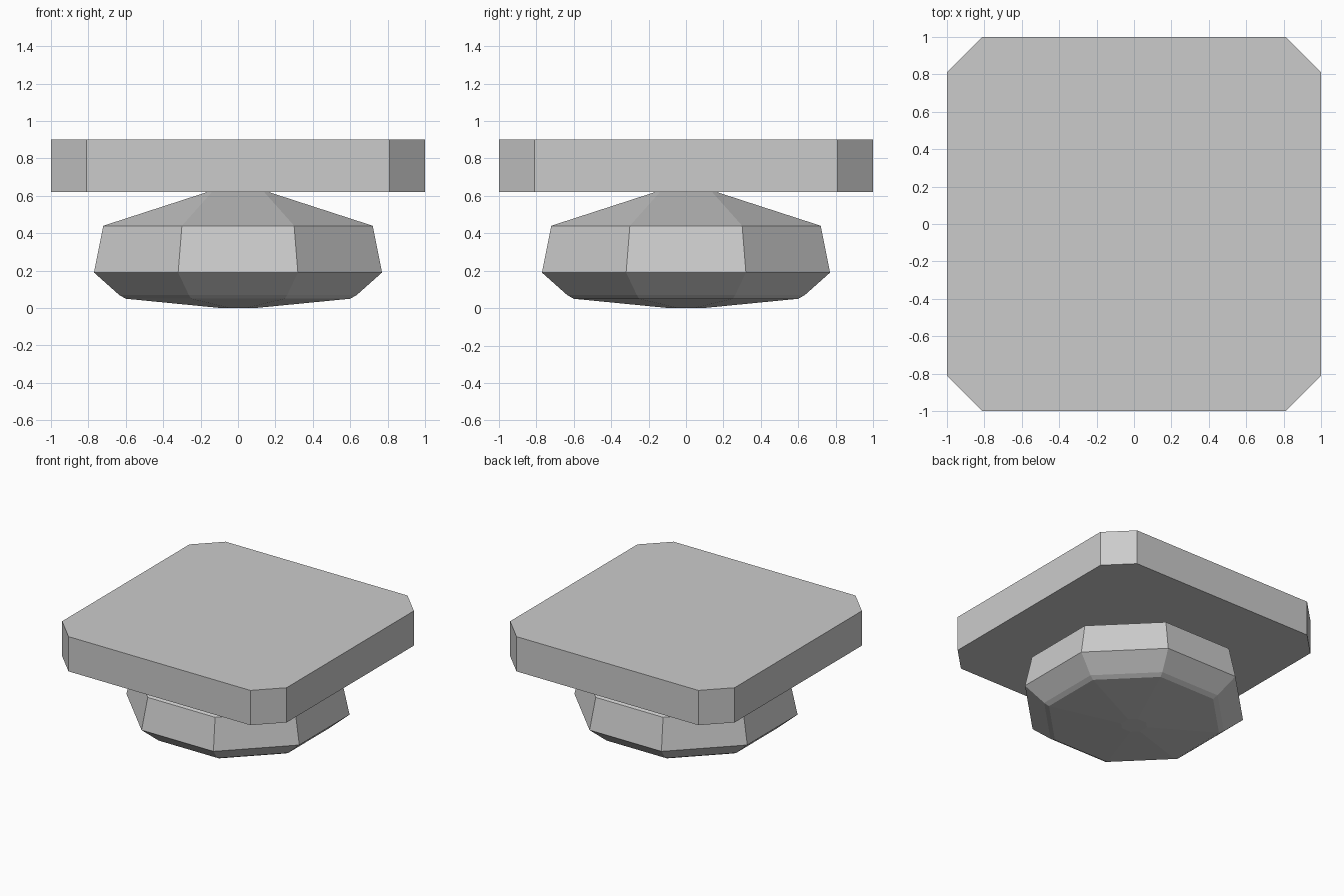
import bpy

if "Cube" in bpy.data.objects:
    bpy.data.objects.remove(bpy.data.objects["Cube"])


def ring(apothem, half_side, z):
    """Eight-sided outline with flat sides facing x and y."""
    a, s = apothem, half_side
    return [(s, -a, z), (a, -s, z), (a, s, z), (s, a, z),
            (-s, a, z), (-a, s, z), (-a, -s, z), (-s, -a, z)]


def loft(name, sections):
    """Closed flat-shaded solid through a stack of eight-sided rings."""
    verts = [v for sec in sections for v in ring(*sec)]
    faces = [tuple(reversed(range(8)))]
    for k in range(len(sections) - 1):
        for i in range(8):
            j = (i + 1) % 8
            faces.append((k * 8 + i, k * 8 + j, k * 8 + 8 + j, k * 8 + 8 + i))
    faces.append(tuple(range(len(verts) - 8, len(verts))))
    mesh = bpy.data.meshes.new(name)
    mesh.from_pydata(verts, [], faces)
    mesh.update()
    obj = bpy.data.objects.new(name, mesh)
    bpy.context.collection.objects.link(obj)
    return obj


# Square top plate with clipped corners
loft("top_plate", [(1.0, 0.81, 0.62), (1.0, 0.81, 0.90)])

# Faceted octagonal knob below: shallow base, flared side, sloping shoulder
loft("faceted_base", [
    (0.09, 0.04, 0.0),
    (0.60, 0.25, 0.05),
    (0.635, 0.263, 0.07),
    (0.77, 0.32, 0.19),
    (0.72, 0.30, 0.44),
    (0.165, 0.14, 0.62),
])
